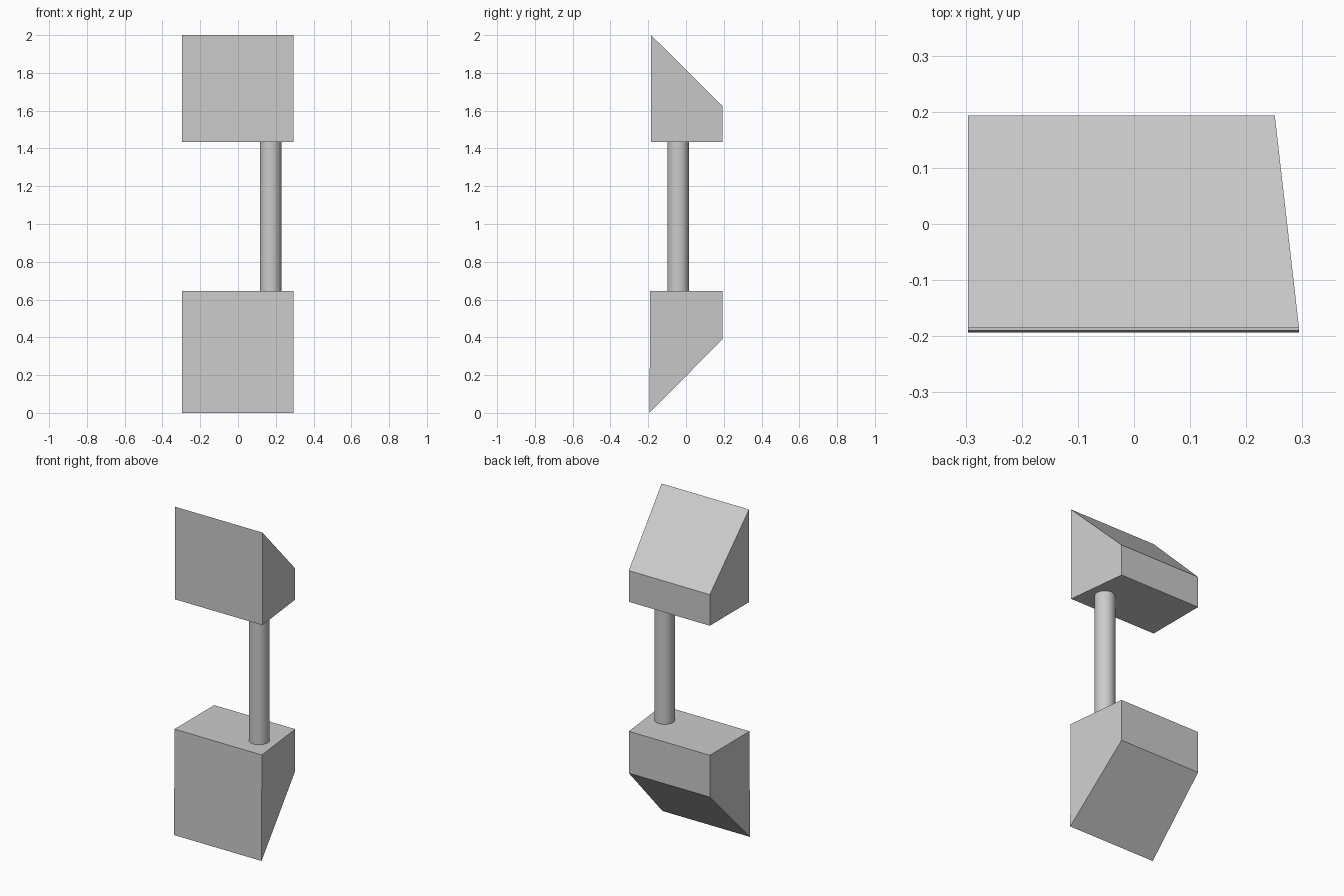
import bpy
import bmesh
import math

cube = bpy.data.objects.get("Cube")
if cube:
    bpy.data.objects.remove(cube, do_unlink=True)

grey = bpy.data.materials.new("light grey")
grey.use_nodes = True
colour = (0.6, 0.6, 0.6, 1)
grey.diffuse_color = colour
grey.node_tree.nodes["Principled BSDF"].inputs["Base Color"].default_value = colour

LEFT, RIGHT_FRONT, RIGHT_BACK, BACK = -0.296, 0.294, 0.251, 0.193


def wedge_block(name, front_profile, back_profile):
    """Side profile of (y, z) points spanned across x, with a skewed +x side."""
    profile = front_profile + back_profile
    bm = bmesh.new()
    left = [bm.verts.new((LEFT, y, z)) for y, z in profile]
    right = [bm.verts.new((RIGHT_FRONT if y < 0 else RIGHT_BACK, y, z)) for y, z in profile]
    bm.faces.new(left)
    bm.faces.new(right[::-1])
    for i in range(4):
        j = (i + 1) % 4
        bm.faces.new((left[i], right[i], right[j], left[j]))
    bmesh.ops.recalc_face_normals(bm, faces=bm.faces)
    mesh = bpy.data.meshes.new(name)
    bm.to_mesh(mesh)
    bm.free()
    mesh.materials.append(grey)
    obj = bpy.data.objects.new(name, mesh)
    bpy.context.collection.objects.link(obj)


# Upper block slopes down to the back, lower block is undercut
wedge_block("upper_block", [(-0.185, 1.435), (-0.185, 2.0)], [(BACK, 1.625), (BACK, 1.435)])
wedge_block("lower_block", [(-0.193, 0.0), (-0.19, 0.645)], [(BACK, 0.645), (BACK, 0.39)])

# Round post joining the blocks
bpy.ops.mesh.primitive_cylinder_add(vertices=48, radius=0.057, depth=0.79,
                                    location=(0.173, -0.042, 1.04))
post = bpy.context.object
post.name = "connecting_post"
post.data.materials.append(grey)
bpy.ops.object.shade_smooth_by_angle(angle=math.radians(30))
